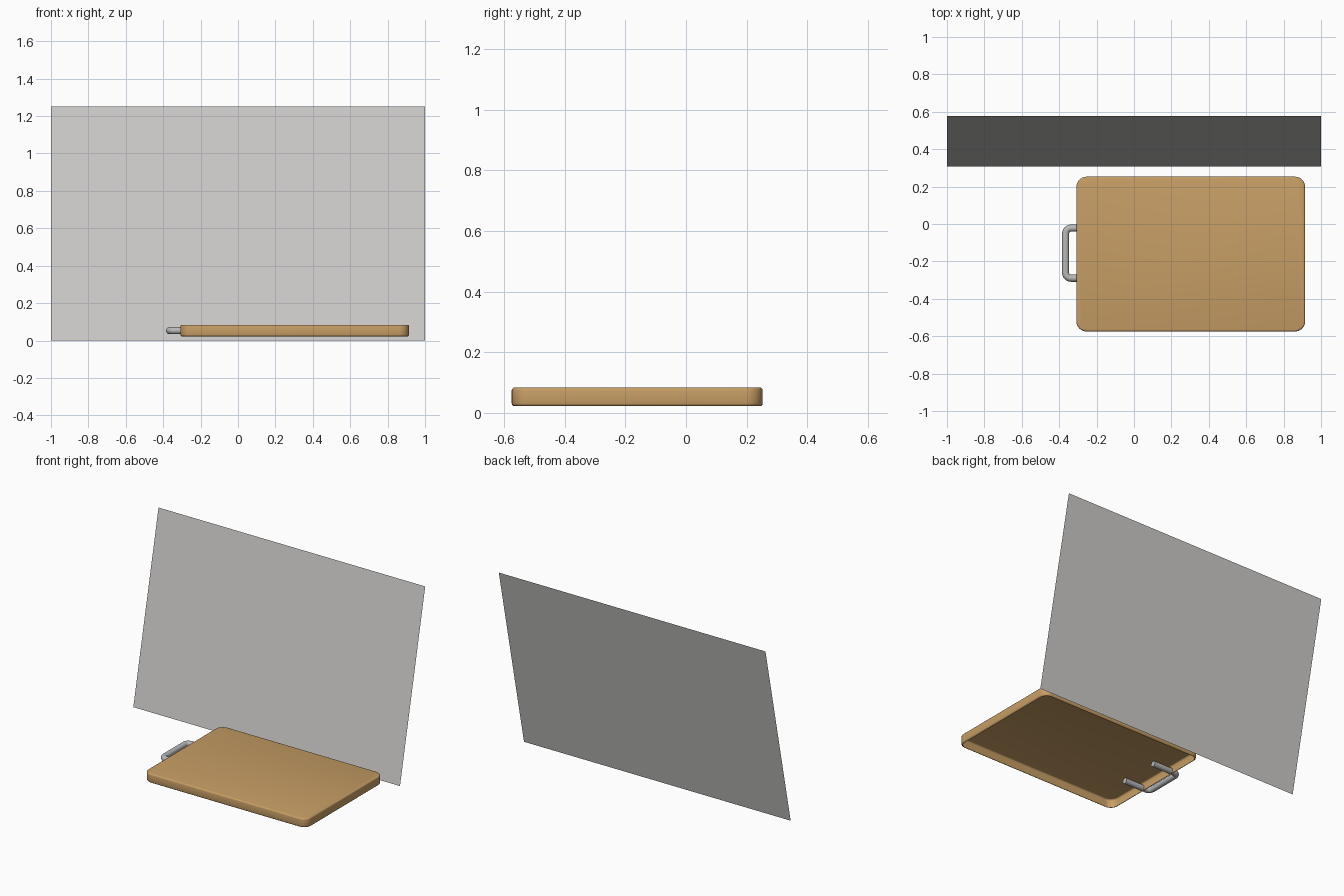
import bpy, bmesh, math
from mathutils import Vector

if "Cube" in bpy.data.objects:
    bpy.data.objects.remove(bpy.data.objects["Cube"])


def material(name, rgb):
    m = bpy.data.materials.new(name)
    m.diffuse_color = (*rgb, 1)
    m.use_nodes = True
    m.node_tree.nodes["Principled BSDF"].inputs["Base Color"].default_value = m.diffuse_color
    return m


def add_object(name, bm, mat, smooth=True):
    mesh = bpy.data.meshes.new(name)
    bm.to_mesh(mesh)
    bm.free()
    ob = bpy.data.objects.new(name, mesh)
    bpy.context.collection.objects.link(ob)
    mesh.materials.append(mat)
    if smooth:
        bpy.ops.object.select_all(action='DESELECT')
        bpy.context.view_layer.objects.active = ob
        ob.select_set(True)
        bpy.ops.object.shade_smooth_by_angle(angle=math.radians(35))
    return ob


def bridge(bm, a, b, closed=True):
    n = len(a)
    for i in range(n):
        j = (i + 1) % n
        bm.faces.new((a[i], a[j], b[j], b[i]))


wood = material("light wood", (0.57, 0.34, 0.13))
grey = material("pale grey", (0.61, 0.60, 0.59))
steel = material("steel", (0.48, 0.48, 0.48))

# back panel: a single sheet leaning backwards
bm = bmesh.new()
corners = [(-1, 0.307, 0), (1, 0.307, 0), (1, 0.577, 1.25), (-1, 0.577, 1.25)]
bm.faces.new([bm.verts.new(c) for c in corners])
add_object("back_panel", bm, grey, smooth=False)

# board: rounded shell with softened edges, open underneath
X0, X1, Y0, Y1, Z0, Z1 = -0.308, 0.915, -0.575, 0.253, 0.022, 0.084
CORNER, EDGE, SEG = 0.055, 0.01, 8


def board_ring(bm, inset, z):
    ring = []
    centres = [(X1 - CORNER, Y1 - CORNER), (X0 + CORNER, Y1 - CORNER),
               (X0 + CORNER, Y0 + CORNER), (X1 - CORNER, Y0 + CORNER)]
    for k, (cx, cy) in enumerate(centres):
        for i in range(SEG + 1):
            a = math.pi / 2 * (k + i / SEG)
            r = CORNER - inset
            ring.append(bm.verts.new((cx + r * math.cos(a), cy + r * math.sin(a), z)))
    return ring


bm = bmesh.new()
profile = []
for base, start in ((Z0 + EDGE, -90), (Z1 - EDGE, 0)):
    for i in range(4):
        a = math.radians(start + 30 * i)
        profile.append((EDGE * (1 - math.cos(a)), base + EDGE * math.sin(a)))
rings = [board_ring(bm, *p) for p in profile]
for a, b in zip(rings, rings[1:]):
    bridge(bm, a, b)
bm.faces.new(rings[-1])
add_object("board", bm, wood)

# handle: round bar bent into a U, with legs running inside the board
R, BEND, ZH, SIDES = 0.019, 0.03, 0.053, 16
XB, YA, YB, XL = -0.366, -0.022, -0.290, -0.17
path = [Vector((XL, YA, ZH))]
for cy, start in ((YA - BEND, 90), (YB + BEND, 180)):
    for i in range(7):
        a = math.radians(start + 15 * i)
        path.append(Vector((XB + BEND + BEND * math.cos(a), cy + BEND * math.sin(a), ZH)))
path.append(Vector((XL, YB, ZH)))

bm = bmesh.new()
rings = []
for i, p in enumerate(path):
    t = (path[min(i + 1, len(path) - 1)] - path[max(i - 1, 0)]).normalized()
    if 0 < i < len(path) - 1:
        t = ((p - path[i - 1]).normalized() + (path[i + 1] - p).normalized()).normalized()
    up = Vector((0, 0, 1))
    side = up.cross(t)
    rings.append([bm.verts.new(p + R * (math.cos(a) * side + math.sin(a) * up))
                  for a in (2 * math.pi * k / SIDES for k in range(SIDES))])
for a, b in zip(rings, rings[1:]):
    bridge(bm, a, b)
bm.faces.new(rings[0])
bm.faces.new(rings[-1])
bmesh.ops.recalc_face_normals(bm, faces=bm.faces)
add_object("handle", bm, steel)
